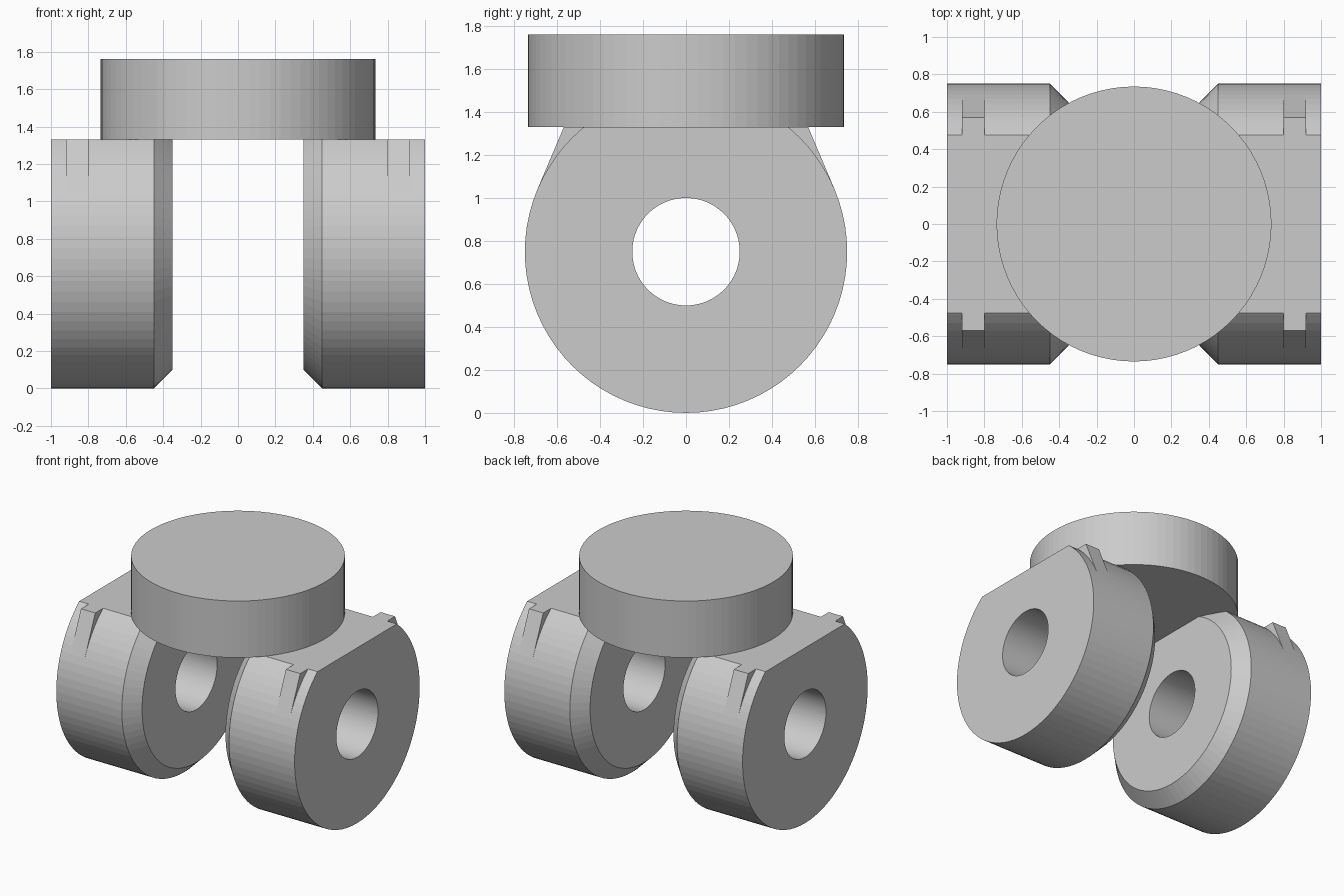
import bpy
import bmesh
from math import sin, cos, tau, radians, sqrt

if "Cube" in bpy.data.objects:
    bpy.data.objects.remove(bpy.data.objects["Cube"], do_unlink=True)

SEGMENTS = 80
RADIUS = 0.75      # wheel radius, also its axle height
DECK = 1.33        # height of the flat cut on top of the wheels

grey = bpy.data.materials.new("plain grey")
grey.use_nodes = True
colour = (0.6, 0.6, 0.6, 1)
grey.diffuse_color = colour
grey.node_tree.nodes["Principled BSDF"].inputs["Base Color"].default_value = colour


def finish(name, bm):
    bmesh.ops.recalc_face_normals(bm, faces=bm.faces)
    mesh = bpy.data.meshes.new(name)
    bm.to_mesh(mesh)
    bm.free()
    mesh.materials.append(grey)
    obj = bpy.data.objects.new(name, mesh)
    bpy.context.collection.objects.link(obj)
    return obj


def wheel(name, side):
    # Closed (x, radius) section turned around the axle: bore, chamfer, tread
    section = [(0.35, 0.25), (0.35, 0.65), (0.45, RADIUS), (1, RADIUS), (1, 0.25)]
    bm = bmesh.new()
    rings = []
    for i in range(SEGMENTS):
        a = tau * i / SEGMENTS
        rings.append([bm.verts.new((side * x, r * cos(a), RADIUS + r * sin(a)))
                      for x, r in section])
    n = len(section)
    for i, ring in enumerate(rings):
        after = rings[(i + 1) % SEGMENTS]
        for j in range(n):
            k = (j + 1) % n
            bm.faces.new((ring[j], ring[k], after[k], after[j]))
    # Flat top
    cut = bmesh.ops.bisect_plane(bm, geom=bm.verts[:] + bm.edges[:] + bm.faces[:],
                                 plane_co=(0, 0, DECK), plane_no=(0, 0, 1),
                                 clear_outer=True)
    rim = [e for e in cut["geom_cut"] if isinstance(e, bmesh.types.BMEdge)]
    bmesh.ops.contextual_create(bm, geom=rim)
    finish(name, bm)


def tab(name, side, end):
    # Small wedge leaving the tread on a tangent and ending level with the flat top
    a = radians(23)
    rise = DECK - RADIUS
    outline = [(sqrt(RADIUS ** 2 - rise ** 2) - 0.003, DECK),
               ((RADIUS - rise * sin(a)) / cos(a), DECK),
               (RADIUS * cos(a), RADIUS + RADIUS * sin(a))]
    bm = bmesh.new()
    face = bm.faces.new([bm.verts.new((side * 0.8, end * y, z)) for y, z in outline])
    grown = bmesh.ops.extrude_face_region(bm, geom=[face], use_keep_orig=True)
    moved = [v for v in grown["geom"] if isinstance(v, bmesh.types.BMVert)]
    bmesh.ops.translate(bm, verts=moved, vec=(side * 0.12, 0, 0))
    finish(name, bm)


for side, side_name in ((1, "left"), (-1, "right")):
    wheel(side_name + "_wheel", side)
    for end, end_name in ((-1, "front"), (1, "back")):
        tab(f"{end_name}_{side_name}_tab", side, end)

# Round mounting disc resting on both wheels
bpy.ops.mesh.primitive_cylinder_add(vertices=SEGMENTS, radius=0.735, depth=1.76 - DECK,
                                    location=(0, 0, (1.76 + DECK) / 2))
disc = bpy.context.object
disc.name = "mounting_disc"
disc.data.materials.append(grey)
